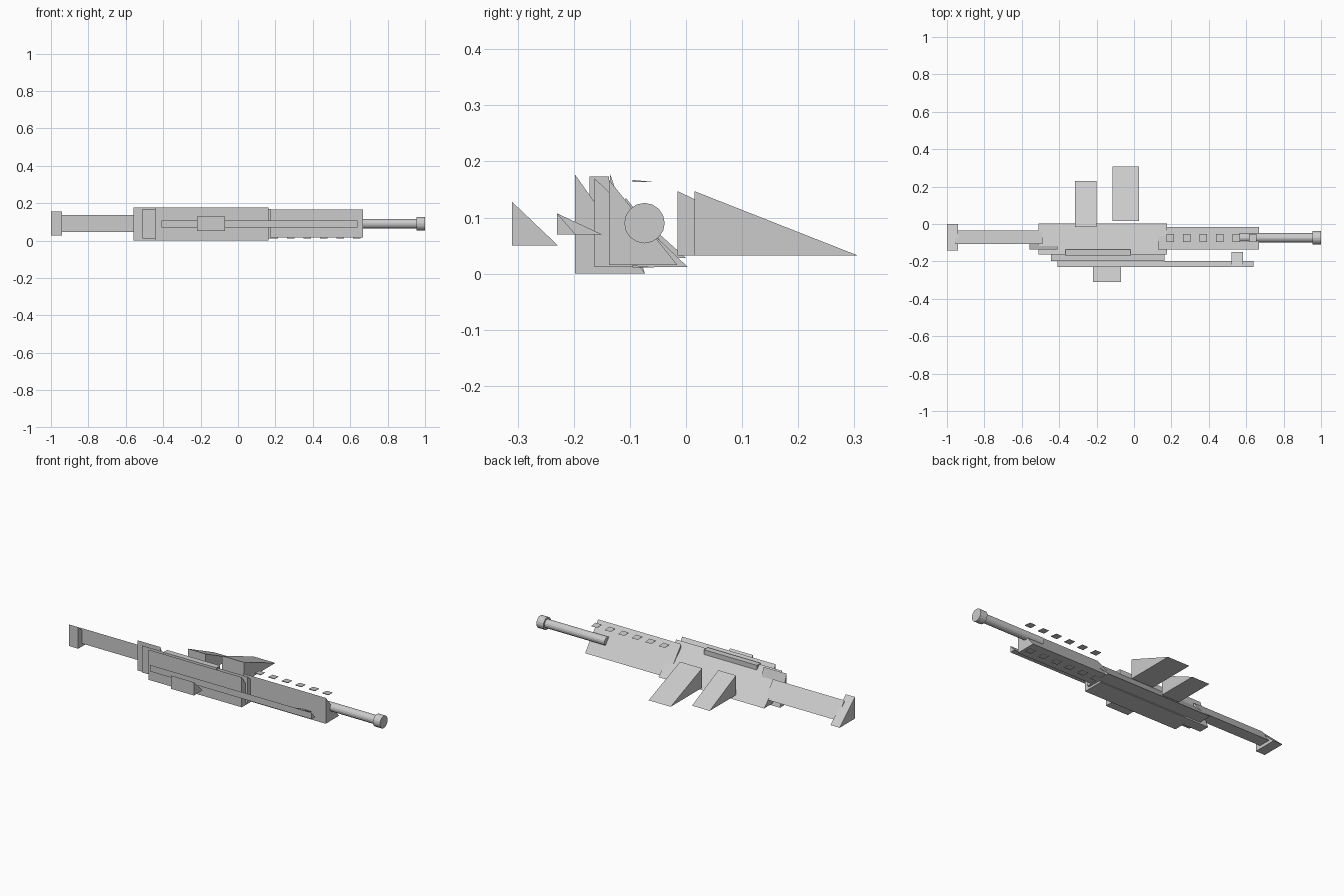
import bpy, bmesh, math
from mathutils import Matrix

if "Cube" in bpy.data.objects:
    bpy.data.objects.remove(bpy.data.objects["Cube"])

grey = bpy.data.materials.new("mid grey")
grey.diffuse_color = (0.6, 0.6, 0.6, 1)
grey.use_nodes = True
grey.node_tree.nodes["Principled BSDF"].inputs["Base Color"].default_value = grey.diffuse_color


def finish(name, bm):
    bmesh.ops.recalc_face_normals(bm, faces=bm.faces[:])
    mesh = bpy.data.meshes.new(name)
    bm.to_mesh(mesh)
    bm.free()
    mesh.materials.append(grey)
    obj = bpy.data.objects.new(name, mesh)
    bpy.context.collection.objects.link(obj)
    return obj


def prism(name, x0, x1, profile):
    """Extrude a (y, z) profile along x."""
    bm = bmesh.new()
    face = bm.faces.new([bm.verts.new((x0, y, z)) for y, z in profile])
    out = bmesh.ops.extrude_face_region(bm, geom=[face])["geom"]
    verts = [v for v in out if isinstance(v, bmesh.types.BMVert)]
    bmesh.ops.translate(bm, verts=verts, vec=(x1 - x0, 0, 0))
    return finish(name, bm)


def wedge(name, x0, x1, y0, y1, z0, z1):
    """Right-triangle prism: upright front, flat bottom, sloping back."""
    return prism(name, x0, x1, [(y0, z0), (y1, z0), (y0, z1)])


def tube(name, x0, x1, radius, sides=16):
    bm = bmesh.new()
    place = Matrix.Translation(((x0 + x1) / 2, -0.074, 0.09)) @ Matrix.Rotation(math.pi / 2, 4, 'Y')
    bmesh.ops.create_cone(bm, cap_ends=True, segments=sides, radius1=radius,
                          radius2=radius, depth=x1 - x0, matrix=place)
    obj = finish(name, bm)
    for p in obj.data.polygons:
        p.use_smooth = False
    return obj


# Stock
wedge("butt_plate", -1.0, -0.94, -0.142, 0.0, 0.028, 0.155)
wedge("stock", -0.955, -0.49, -0.108, -0.036, 0.046, 0.136)

# Body
wedge("rear_block", -0.56, -0.41, -0.135, -0.073, 0.0, 0.177)
wedge("receiver", -0.51, 0.177, -0.163, 0.003, 0.012, 0.17)
wedge("side_plate", -0.445, 0.163, -0.198, -0.073, 0.0, 0.177)
prism("top_cover", -0.365, -0.02, [(-0.172, 0.13), (-0.137, 0.13), (-0.137, 0.173), (-0.172, 0.173)])
wedge("handguard", 0.127, 0.667, -0.137, -0.015, 0.015, 0.167)

# Side rail and its fittings
wedge("side_rail", -0.41, 0.64, -0.23, -0.197, 0.07, 0.108)
wedge("rail_catch", 0.522, 0.583, -0.229, -0.15, 0.07, 0.107)
wedge("side_box", -0.218, -0.07, -0.31, -0.228, 0.05, 0.128)

# Grip and magazine
wedge("grip", -0.315, -0.2, -0.015, 0.23, 0.032, 0.147)
wedge("magazine", -0.115, 0.028, 0.015, 0.307, 0.032, 0.147)

# Vent plates above and below the handguard
for i in range(6):
    x = 0.175 + 0.088 * i
    wedge(f"upper_vent_{i + 1}", x, x + 0.04, -0.095, -0.053, 0.163, 0.167)
    wedge(f"lower_vent_{i + 1}", x, x + 0.04, -0.095, -0.053, 0.011, 0.015)

# Barrel
tube("barrel", 0.565, 0.98, 0.025)
tube("muzzle", 0.955, 1.0, 0.036)
